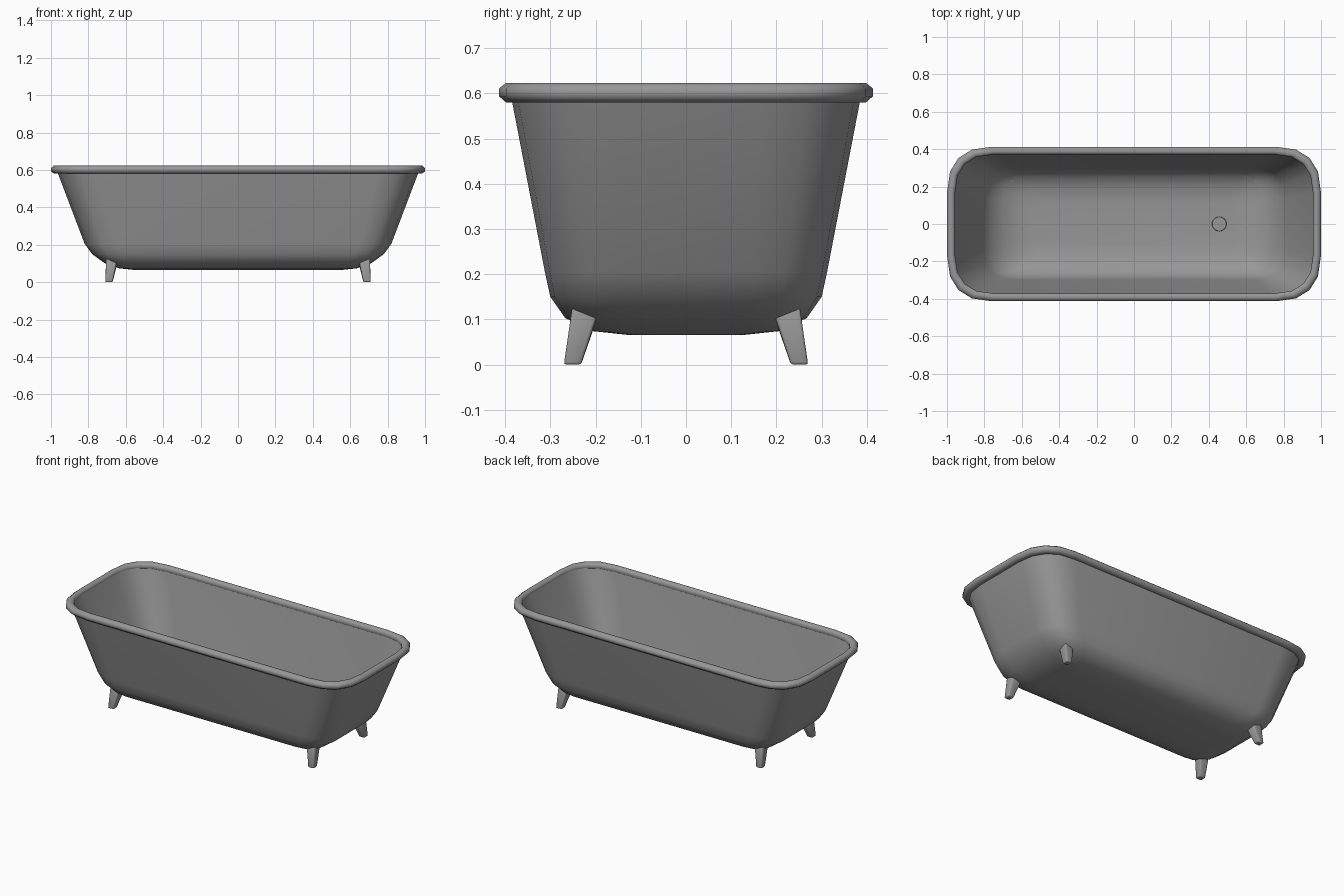
import bpy, bmesh, math

if "Cube" in bpy.data.objects:
    bpy.data.objects.remove(bpy.data.objects["Cube"])

grey = bpy.data.materials.new("dark_grey")
grey.diffuse_color = (0.31, 0.31, 0.31, 1)
grey.use_nodes = True
grey.node_tree.nodes["Principled BSDF"].inputs["Base Color"].default_value = grey.diffuse_color

def make_object(name, bm, angle=40):
    bmesh.ops.recalc_face_normals(bm, faces=bm.faces)
    mesh = bpy.data.meshes.new(name)
    bm.to_mesh(mesh)
    bm.free()
    mesh.materials.append(grey)
    ob = bpy.data.objects.new(name, mesh)
    bpy.context.collection.objects.link(ob)
    bpy.ops.object.select_all(action='DESELECT')
    ob.select_set(True)
    bpy.context.view_layer.objects.active = ob
    bpy.ops.object.shade_smooth_by_angle(angle=math.radians(angle))
    return ob

def rounded_rect(hx, hy, r, steps=4, power=2 / 2.4):
    # Rectangle with slightly squarish rounded corners
    pts = []
    for k, (sx, sy) in enumerate([(1, 1), (-1, 1), (-1, -1), (1, -1)]):
        for i in range(steps + 1):
            a = math.pi / 2 * (k + i / steps)
            cx, cy = (max(abs(f(a)), 0) for f in (math.cos, math.sin))
            cx, cy = (0 if c < 1e-6 else c ** power for c in (cx, cy))
            pts.append((sx * (hx - r + r * cx), sy * (hy - r + r * cy)))
    return pts

def bridge(bm, a, b):
    n = len(a)
    for i in range(n):
        bm.faces.new((a[i], a[(i + 1) % n], b[(i + 1) % n], b[i]))

def loft(name, sections, closed=False, angle=60):
    bm = bmesh.new()
    rings = [[bm.verts.new((x, y, z)) for x, y in rounded_rect(hx, hy, r)]
             for hx, hy, z, r in sections]
    for a, b in zip(rings, rings[1:]):
        bridge(bm, a, b)
    if closed:
        bridge(bm, rings[-1], rings[0])
    else:
        bm.faces.new(rings[0])
        bm.faces.new(rings[-1])
    return make_object(name, bm, angle)

# Tub shell: outside from the bottom up, then inside back down to the floor
outer = [(0.56, 0.13, 0.066, 0.06), (0.635, 0.205, 0.074, 0.10),
         (0.715, 0.267, 0.103, 0.13), (0.78, 0.300, 0.15, 0.155),
         (0.82, 0.312, 0.205, 0.17), (0.972, 0.389, 0.605, 0.215)]
inner = [(x - 0.014, y - 0.014, z + (0.014 if z < 0.5 else 0), r - 0.008)
         for x, y, z, r in reversed(outer)]
loft("tub_shell", outer + inner)

# Rolled rim
rim = [(0.966, 0.380, 0.580, 0.215), (0.985, 0.398, 0.580, 0.23),
       (0.999, 0.413, 0.593, 0.24), (0.999, 0.413, 0.611, 0.24),
       (0.985, 0.398, 0.623, 0.23), (0.968, 0.381, 0.623, 0.215),
       (0.957, 0.371, 0.611, 0.207), (0.957, 0.371, 0.593, 0.207)]
loft("rolled_rim", rim, closed=True, angle=180)

# Four splayed, tapered feet
for sx, xn in ((1, "right"), (-1, "left")):
    for sy, yn in ((1, "back"), (-1, "front")):
        bm = bmesh.new()
        low = [(0.671, 0.232, 0), (0.709, 0.232, 0), (0.709, 0.270, 0), (0.671, 0.270, 0)]
        top = [(0.643, 0.195, 0.105), (0.704, 0.197, 0.107),
               (0.706, 0.252, 0.126), (0.646, 0.250, 0.122)]
        a, b = ([bm.verts.new((sx * x, sy * y, z)) for x, y, z in pts] for pts in (low, top))
        bridge(bm, a, b)
        bm.faces.new(a)
        bm.faces.new(b)
        bmesh.ops.recalc_face_normals(bm, faces=bm.faces)
        bmesh.ops.bevel(bm, geom=bm.edges[:], offset=0.006, segments=2,
                        profile=0.5, affect='EDGES')
        make_object(f"foot_{yn}_{xn}", bm, 60)

# Drain cap on the floor
bm = bmesh.new()
bmesh.ops.create_cone(bm, cap_ends=True, segments=24, radius1=0.041, radius2=0.037, depth=0.012)
bmesh.ops.translate(bm, verts=bm.verts, vec=(0.456, 0, 0.080))
make_object("drain", bm, 30)
